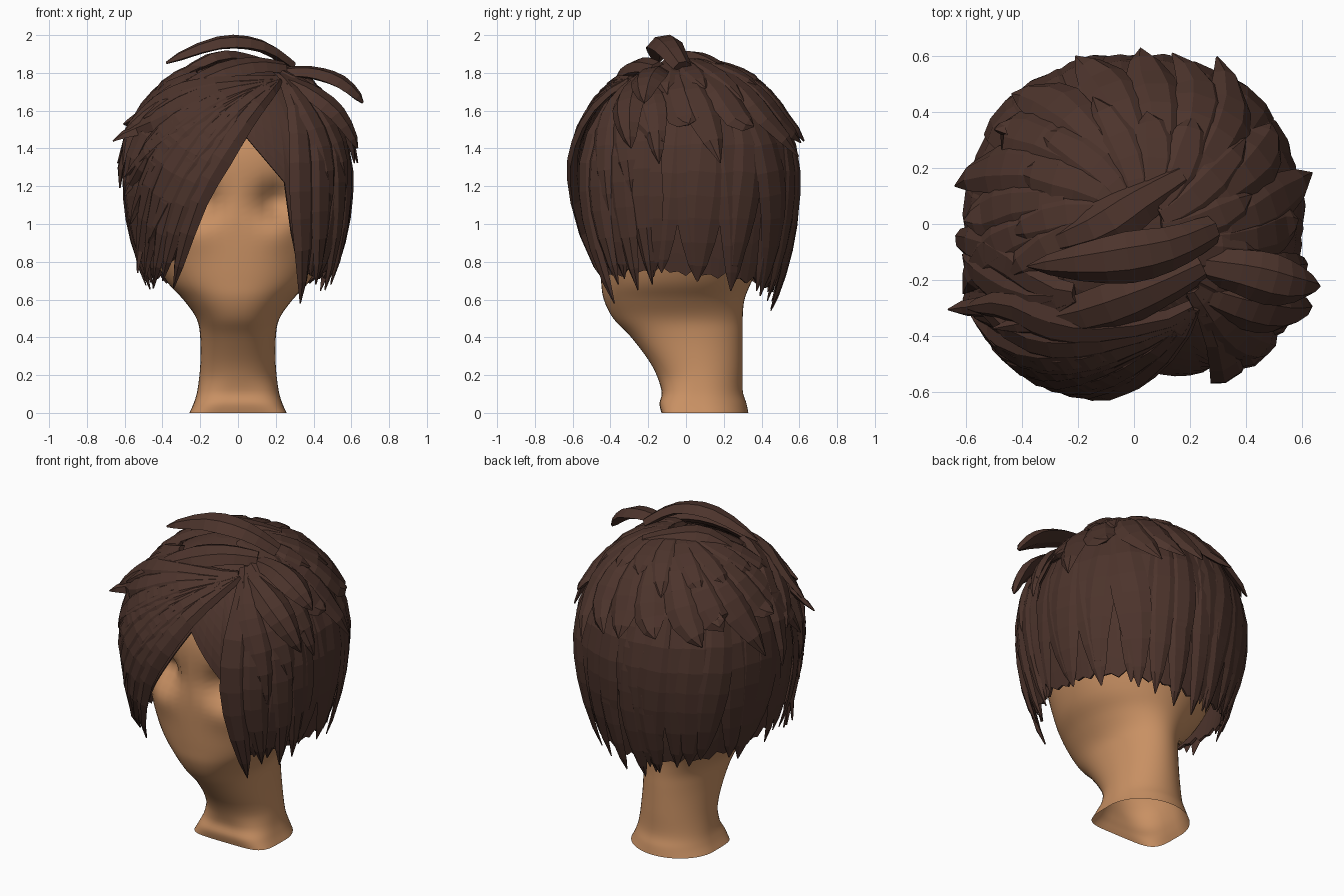
import bpy, bmesh, math, random
from mathutils import Vector

random.seed(4)
if "Cube" in bpy.data.objects:
    bpy.data.objects.remove(bpy.data.objects["Cube"])


def material(name, colour):
    mat = bpy.data.materials.new(name)
    mat.use_nodes = True
    mat.diffuse_color = colour
    bsdf = next(n for n in mat.node_tree.nodes if n.type == 'BSDF_PRINCIPLED')
    bsdf.inputs["Base Color"].default_value = colour
    bsdf.inputs["Roughness"].default_value = 0.8
    return mat


SKIN = material("warm skin", (0.58, 0.28, 0.125, 1))
HAIR = material("dark brown hair", (0.073, 0.034, 0.025, 1))


def finish(name, bm, mat):
    bmesh.ops.recalc_face_normals(bm, faces=bm.faces)
    mesh = bpy.data.meshes.new(name)
    bm.to_mesh(mesh)
    bm.free()
    mesh.materials.append(mat)
    obj = bpy.data.objects.new(name, mesh)
    bpy.context.collection.objects.link(obj)
    return obj


def spline(points, t):
    """Smooth curve through tuples of any length, t from 0 to 1."""
    last = len(points) - 1
    i = min(int(t * last), last - 1)
    f = t * last - i
    a, b, c, d = (points[min(max(i + k, 0), last)] for k in (-1, 0, 1, 2))
    return [0.5 * (2 * q + (r - p) * f + (2 * p - 5 * q + 4 * r - s) * f * f
                   + (3 * q - p - 3 * r + s) * f ** 3)
            for p, q, r, s in zip(a, b, c, d)]


def loft(bm, rings):
    for low, high in zip(rings, rings[1:]):
        n = len(low)
        for j in range(n):
            bm.faces.new((low[j], low[(j + 1) % n], high[(j + 1) % n], high[j]))
    bm.faces.new(rings[-1])


# Head and neck: height, half width, front, back
SECTIONS = [(0, .258, -.13, .33), (.05, .235, -.14, .32), (.12, .215, -.13, .3),
            (.25, .2, -.18, .3), (.4, .2, -.29, .3), (.5, .22, -.385, .3),
            (.6, .29, -.435, .31), (.7, .38, -.45, .35), (.85, .455, -.46, .42),
            (1, .485, -.465, .48), (1.2, .5, -.47, .52), (1.4, .48, -.46, .51),
            (1.6, .4, -.37, .42), (1.74, .22, -.2, .25), (1.78, .04, -.03, .06)]


def bump(x, z, cx, cz, size):
    return math.exp(-((abs(x) - cx) ** 2 + (z - cz) ** 2) / size ** 2)


def build_head():
    bm = bmesh.new()
    rings = []
    for i in range(71):
        z, w, front, back = spline(SECTIONS, i / 70)
        # the foot of the neck is squared off at the front
        square = .9 - .5 * max(0, 1 - z / .18)
        ring = []
        for j in range(56):
            a = math.tau * j / 56
            c, s = math.cos(a), math.sin(a)
            if s < 0:
                c = math.copysign(abs(c) ** square, c)
                s = -abs(s) ** square
            x = w * c
            y = (front + back) / 2 + s * (back - front) / 2
            if s < 0:
                # eye sockets and cheeks
                y += -s * (.125 * bump(x, z, .2, 1.12, .09)
                           - .03 * bump(x, z, .23, .95, .1))
            ring.append(bm.verts.new((x, y, z)))
        rings.append(ring)
    # the neck stays open underneath
    loft(bm, rings)
    head = finish("head_and_neck", bm, SKIN)
    bpy.ops.object.select_all(action='DESELECT')
    head.select_set(True)
    bpy.context.view_layer.objects.active = head
    bpy.ops.object.shade_smooth_by_angle(angle=math.radians(50))


def outward(p):
    return (p - Vector((0, 0, min(p.z, 1.25)))).normalized()


def radius(z):
    if z > 1.25:
        return .575 * math.sqrt(max(0, 1 - ((z - 1.25) / .63) ** 2))
    return .575 - .25 * (1.25 - z) ** 2


FRONT, BACK = 2.6, 2.3  # roundness of the plan, squarer at the front


def scalp(az, u, lift=0):
    """Point on the hair volume: compass angle, angle down from the crown, lift."""
    a, d = math.radians(az), math.radians(u)
    z = 1.25 + .63 * math.cos(d) if u < 90 else 1.25 - (u - 90) * .01
    c, s = math.cos(a), math.sin(a)
    n = FRONT if s < 0 else BACK
    r = radius(z) / (abs(c) ** n + abs(s) ** n) ** (1 / n)
    p = Vector((r * c, r * s, z))
    return p + outward(p) * lift


def brow(x, z, lift):
    """Point on the front of the hair volume, straight behind x and z."""
    depth = max(radius(z) ** FRONT - abs(x) ** FRONT, .035) ** (1 / FRONT)
    p = Vector((x, -depth, z))
    return p + outward(p) * lift


def lock(bm, ctrl, width, thick=.03, steps=8, place=scalp, root=.55):
    """Tapered strand with a bevelled top, blunt root and pointed tip."""
    path = [Vector(place(*spline(ctrl, i / steps))) for i in range(steps + 1)]
    rings = []
    for i, p in enumerate(path):
        t = i / steps
        tangent = path[min(i + 1, steps)] - path[max(i - 1, 0)]
        side = tangent.cross(outward(p)).normalized()
        normal = side.cross(tangent).normalized()
        if t < .5:
            w = root + (1 - root) * 2 * t
        else:
            w = 1 - (2 * t - 1) ** 2
        w = max(w, .03)
        half, h = width * w / 2, thick * math.sqrt(w)
        shape = ((-1, 0), (-.4, 1), (.45, 1), (1, 0), (0, -.5))
        rings.append([bm.verts.new(p + side * half * x + normal * h * y)
                      for x, y in shape])
    loft(bm, rings)
    bm.faces.new(rings[0])


def jitter(size):
    return random.uniform(-size, size)


# Hair cap hem: compass angle, angle down
HEM = [(-85, 70), (-65, 93), (-59, 125), (-51, 142), (-20, 139), (20, 142),
       (60, 147), (90, 150), (120, 147), (160, 142), (200, 138), (222, 138),
       (232, 134), (241, 121), (250, 107), (262, 89), (275, 70)]


def hem(az):
    for (a, u), (b, v) in zip(HEM, HEM[1:]):
        if az <= b:
            return u + (v - u) * (az - a) / (b - a)


def build_cap():
    bm = bmesh.new()
    columns = []
    for j in range(73):
        az = -85 + 5 * j
        ragged = (0, 2, -2, 1)[j % 4] if 8 < j < 60 else 0
        end = hem(az) + ragged
        columns.append([bm.verts.new(scalp(az, 2 + (end - 2) * i / 14, -.02))
                        for i in range(15)])
    for left, right in zip(columns, columns[1:]):
        for i in range(14):
            bm.faces.new((left[i], left[i + 1], right[i + 1], right[i]))
    bm.faces.new([c[0] for c in columns[:-1]])
    bmesh.ops.remove_doubles(bm, verts=bm.verts, dist=.0005)
    cap = finish("hair_cap", bm, HAIR)
    mod = cap.modifiers.new("thickness", 'SOLIDIFY')
    mod.thickness = .015


def build_lower_locks():
    # Long straight strands round the sides and back
    bm = bmesh.new()
    count = 25
    for k in range(count):
        az = -42 + 260 * k / (count - 1)
        tip = hem(az) + random.choice((1, 4, 8))
        lean = jitter(6)
        lift = (k % 3) * .006
        lock(bm, [(az - lean, 32, -.01), (az, 75, lift), (az + lean, 112, lift),
                  (az + lean * 1.5, tip, -.005)], .2 + jitter(.03), .02, 9)
    for az, tip in ((92, 161), (76, 160), (104, 156)):
        lock(bm, [(az, 60, 0), (az, 110, .01), (az + 3, tip, .0)], .15, .02, 9)
    finish("lower_hair_locks", bm, HAIR)


def build_crown_locks():
    # Swirling layers around the crown, tips standing off
    bm = bmesh.new()
    for k in range(13):
        az = -28 + 18 * k + jitter(4)
        end = 72 + jitter(13)
        lock(bm, [(az - 8, 26, -.01), (az, 46, .01), (az + 6, 62, .02),
                  (az + 14 + jitter(6), end, .07 + jitter(.02))],
             .2, .032, 6, root=.6)
    for k in range(10):
        az = -20 + 24 * k + jitter(4)
        lock(bm, [(az - 14, 10, -.015), (az, 28, .0), (az + 10, 50 + jitter(9), .03)],
             .18, .028, 5, root=.6)
    finish("crown_hair_locks", bm, HAIR)


def build_fringe():
    # Straight diagonal sweep from the parting: two middle points, tip, tip lift
    bm = bmesh.new()
    sweeps = [(.0, 1.5, -.2, 1.17, -.34, .66, .0), (-.06, 1.5, -.27, 1.15, -.39, .7, .01),
              (-.1, 1.53, -.33, 1.17, -.43, .66, .02), (-.14, 1.55, -.38, 1.2, -.49, .7, .0),
              (-.17, 1.58, -.43, 1.25, -.53, .74, .0), (-.04, 1.56, -.28, 1.27, -.45, .9, .03),
              (-.12, 1.6, -.4, 1.35, -.55, 1.0, .02), (-.15, 1.63, -.42, 1.42, -.57, 1.15, .03),
              (-.1, 1.64, -.36, 1.46, -.56, 1.25, .04), (-.14, 1.68, -.4, 1.55, -.6, 1.42, .07),
              (-.15, 1.72, -.38, 1.64, -.56, 1.47, .05)]
    for x, z, x2, z2, tip_x, tip_z, lift in sweeps:
        lock(bm, [(.21, 1.76, .0), (x, z, .02), (x2, z2, .025), (tip_x, tip_z, lift)],
             .17, .032, 10, place=brow, root=.4)
    # Upper right side
    for a, u, b, v in ((206, 58, 190, 78), (194, 54, 184, 96), (214, 64, 203, 100)):
        lock(bm, [(230, 32, .0), (a, u, .015), (b, v, .05)], .17, .03, 7)
    finish("swept_fringe", bm, HAIR)

    # Shorter side of the parting
    bm = bmesh.new()
    falls = [(304, 70, 304, 112, 311, 157, 0), (314, 70, 314, 108, 319, 147, .01),
             (325, 68, 328, 106, 331, 150, .01), (334, 62, 337, 100, 340, 147, .01),
             (312, 52, 316, 76, 320, 108, .02), (322, 50, 328, 74, 333, 98, .03),
             (332, 46, 342, 62, 347, 84, .05)]
    for a, u, b, v, c, w, lift in falls:
        lock(bm, [(315, 31, -.01), (a, u, .01), (b, v, .01 + lift / 2), (c, w, lift)],
             .165, .028, 9)
    finish("parting_side_locks", bm, HAIR)


def build_tufts():
    # Loose tufts arching clear of the head
    tufts = {
        "top_tuft": [(.28, -.02, 1.83), (.12, -.09, 1.93), (-.1, -.13, 1.945),
                     (-.38, -.15, 1.85)],
        "side_tuft": [(.22, -.14, 1.79), (.38, -.17, 1.79), (.54, -.21, 1.74),
                      (.66, -.22, 1.64)],
        "front_side_tuft": [(.2, -.22, 1.76), (.36, -.28, 1.7), (.52, -.31, 1.58),
                            (.63, -.29, 1.4)],
        "front_top_tuft": [(.24, -.15, 1.82), (.06, -.24, 1.83), (-.17, -.32, 1.76),
                           (-.5, -.37, 1.56)],
        "rear_top_tuft": [(.17, .17, 1.82), (.02, .08, 1.86), (-.14, -.02, 1.86),
                          (-.38, -.1, 1.73)]}
    for name, ctrl in tufts.items():
        bm = bmesh.new()
        lock(bm, ctrl, .19, .045, 9, place=lambda *p: p)
        finish(name, bm, HAIR)


build_head()
build_cap()
build_lower_locks()
build_crown_locks()
build_fringe()
build_tufts()
